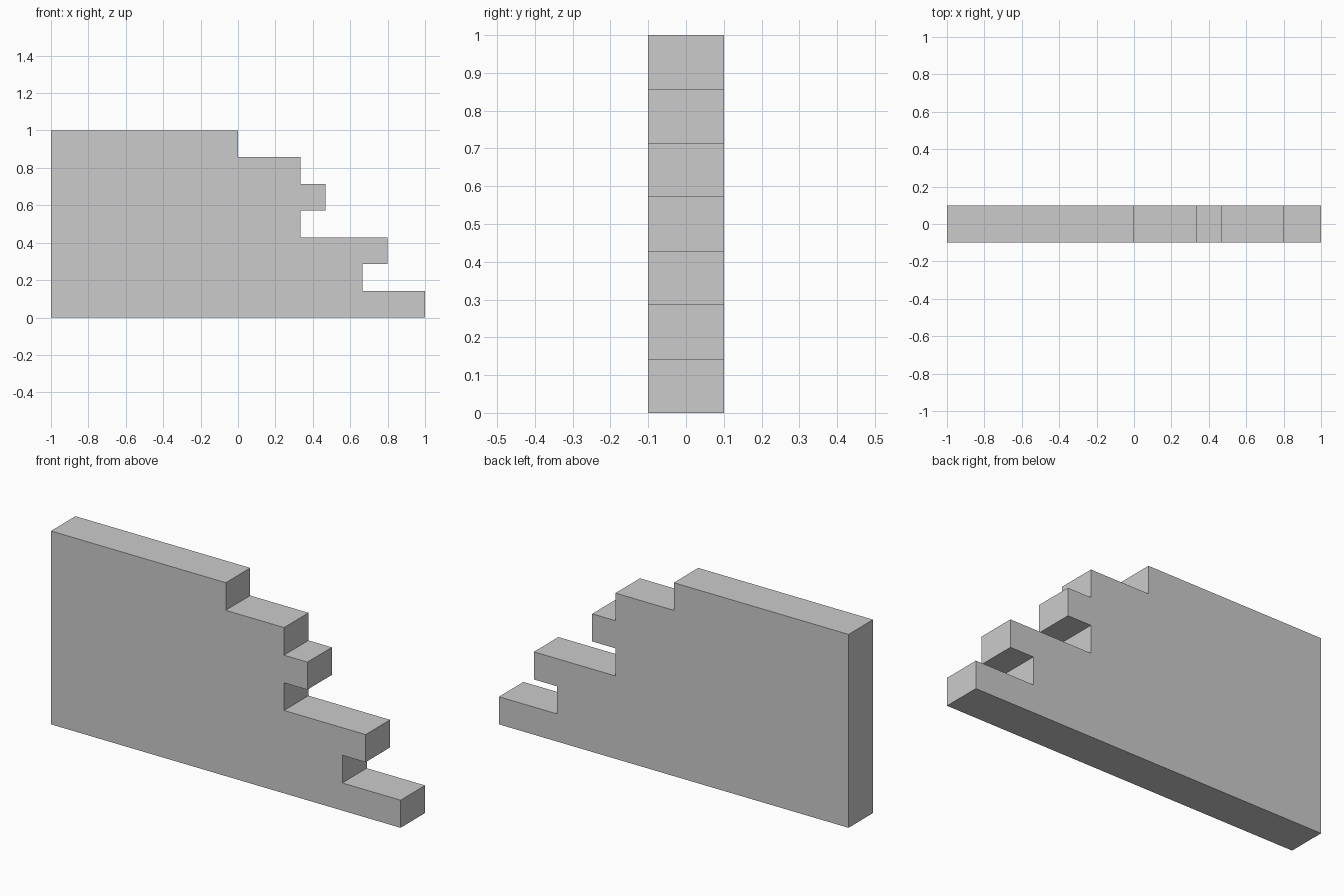
import bpy, bmesh
from mathutils import Vector

if "Cube" in bpy.data.objects:
    bpy.data.objects.remove(bpy.data.objects["Cube"])

# Broken wall: seven equal brick courses, each ending at its own x
LEFT, DEPTH, HEIGHT = -1.0, 0.2, 1.0
course_ends = [1.0, 2 / 3, 0.8, 1 / 3, 7 / 15, 1 / 3, 0.0]
course_h = HEIGHT / len(course_ends)

# Stepped outline, bottom to top
outline = [(LEFT, 0.0)]
for i, x in enumerate(course_ends):
    outline += [(x, i * course_h), (x, (i + 1) * course_h)]
outline.append((LEFT, HEIGHT))

# Extrude the outline through the wall thickness
bm = bmesh.new()
face = bm.faces.new([bm.verts.new((x, -DEPTH / 2, z)) for x, z in outline])
ext = bmesh.ops.extrude_face_region(bm, geom=[face], use_keep_orig=True)
verts = [g for g in ext["geom"] if isinstance(g, bmesh.types.BMVert)]
bmesh.ops.translate(bm, verts=verts, vec=Vector((0, DEPTH, 0)))
bmesh.ops.recalc_face_normals(bm, faces=bm.faces)

mesh = bpy.data.meshes.new("broken_wall")
bm.to_mesh(mesh)
bm.free()
bpy.context.collection.objects.link(bpy.data.objects.new("broken_wall", mesh))
